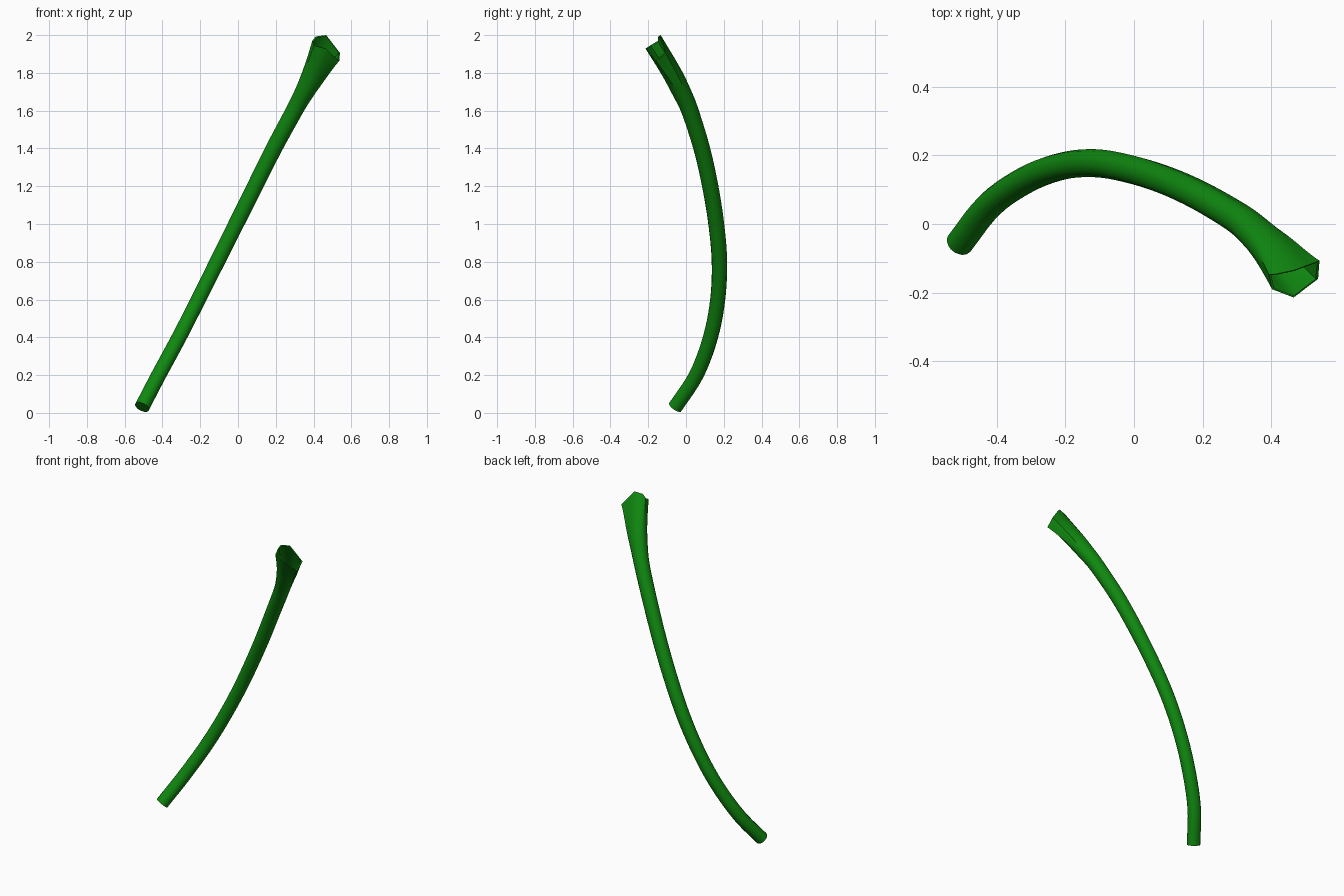
import bpy, bmesh, math
from mathutils import Vector

if "Cube" in bpy.data.objects:
    bpy.data.objects.remove(bpy.data.objects["Cube"])

SIDES, STEPS = 16, 5

# centre line of the stem: x, y, z, radius
PATH = [(-.508, -.056, .031, .040), (-.42, .055, .20, .040), (-.312, .13, .40, .040),
        (-.21, .168, .60, .040), (-.11, .177, .80, .041), (-.01, .16, 1.0, .042),
        (.09, .128, 1.2, .043), (.19, .083, 1.4, .044), (.298, .02, 1.6, .046),
        (.352, -.024, 1.7, .050), (.402, -.076, 1.8, .055), (.464, -.160, 1.937, .075)]

# uneven rim of the flared end
RIM = [(.54, -.107, 1.905), (.536, -.16, 1.863), (.50, -.187, 1.893), (.465, -.214, 1.928),
       (.402, -.19, 1.945), (.393, -.147, 1.97), (.412, -.146, 1.993), (.467, -.134, 2.0)]


def catmull(a, b, c, d, t):
    return .5 * (2 * b + (c - a) * t + (2 * a - 5 * b + 4 * c - d) * t * t
                 + (3 * b - a - 3 * c + d) * t ** 3)


# smooth centre line
pts = [Vector(p) for p in PATH]
pts = [2 * pts[0] - pts[1]] + pts + [2 * pts[-1] - pts[-2]]
line = [catmull(*pts[i:i + 4], k / STEPS) for i in range(len(pts) - 3) for k in range(STEPS)]
line.append(pts[-2])
centres = [p.to_3d() for p in line]
radii = [p.w for p in line]
N = len(line)
tangents = [(centres[min(i + 1, N - 1)] - centres[max(i - 1, 0)]).normalized() for i in range(N)]

# rim offsets, with a midpoint between each pair of corners
corners = [Vector(p) - centres[-1] for p in RIM]
rim = []
for i, c in enumerate(corners):
    rim += [c, (c + corners[(i + 1) % len(corners)]) / 2]

# carry one frame down from the rim so the sides do not twist
axis = tangents[-1]
u = (rim[0] - rim[0].dot(axis) * axis).normalized()
turn = 1 if axis.cross(u).dot(rim[4]) > 0 else -1
angles = []
for i, r in enumerate(rim):
    a = turn * math.atan2(r.dot(axis.cross(u)), r.dot(u)) % math.tau
    angles.append(0 if i == 0 else .5 * a + .5 * math.tau * i / SIDES)

flare_start = N - 1 - 3 * STEPS
rings = [None] * N
for i in reversed(range(N)):
    t = tangents[i]
    u = (u - u.dot(t) * t).normalized()
    v = t.cross(u) * turn
    w = max(0, (i - flare_start) / (N - 1 - flare_start)) ** 2.6
    r = min(radii[i], .052)
    rings[i] = [centres[i] + ((math.cos(a) * u + math.sin(a) * v) * r).lerp(o, w)
                for a, o in zip(angles, rim)]

# inner wall of the hollow end
inner = [[p.lerp(c, .09) for p in ring] for ring, c in zip(rings[-9:], centres[-9:])]
rings += inner[::-1]

bm = bmesh.new()
loops = [[bm.verts.new(p) for p in ring] for ring in rings]
for a, b in zip(loops, loops[1:]):
    for j in range(SIDES):
        k = (j + 1) % SIDES
        bm.faces.new((a[j], a[k], b[k], b[j]))
bm.faces.new(loops[0][::-1])
bm.faces.new(loops[-1])
bmesh.ops.recalc_face_normals(bm, faces=bm.faces)
mesh = bpy.data.meshes.new("stem")
bm.to_mesh(mesh)
bm.free()
stem = bpy.data.objects.new("stem", mesh)
bpy.context.collection.objects.link(stem)

green = bpy.data.materials.new("green")
green.diffuse_color = (.005, .25, .005, 1)
green.use_nodes = True
green.node_tree.nodes["Principled BSDF"].inputs["Base Color"].default_value = green.diffuse_color
mesh.materials.append(green)

bpy.context.view_layer.objects.active = stem
stem.select_set(True)
bpy.ops.object.shade_smooth_by_angle(angle=math.radians(40))
